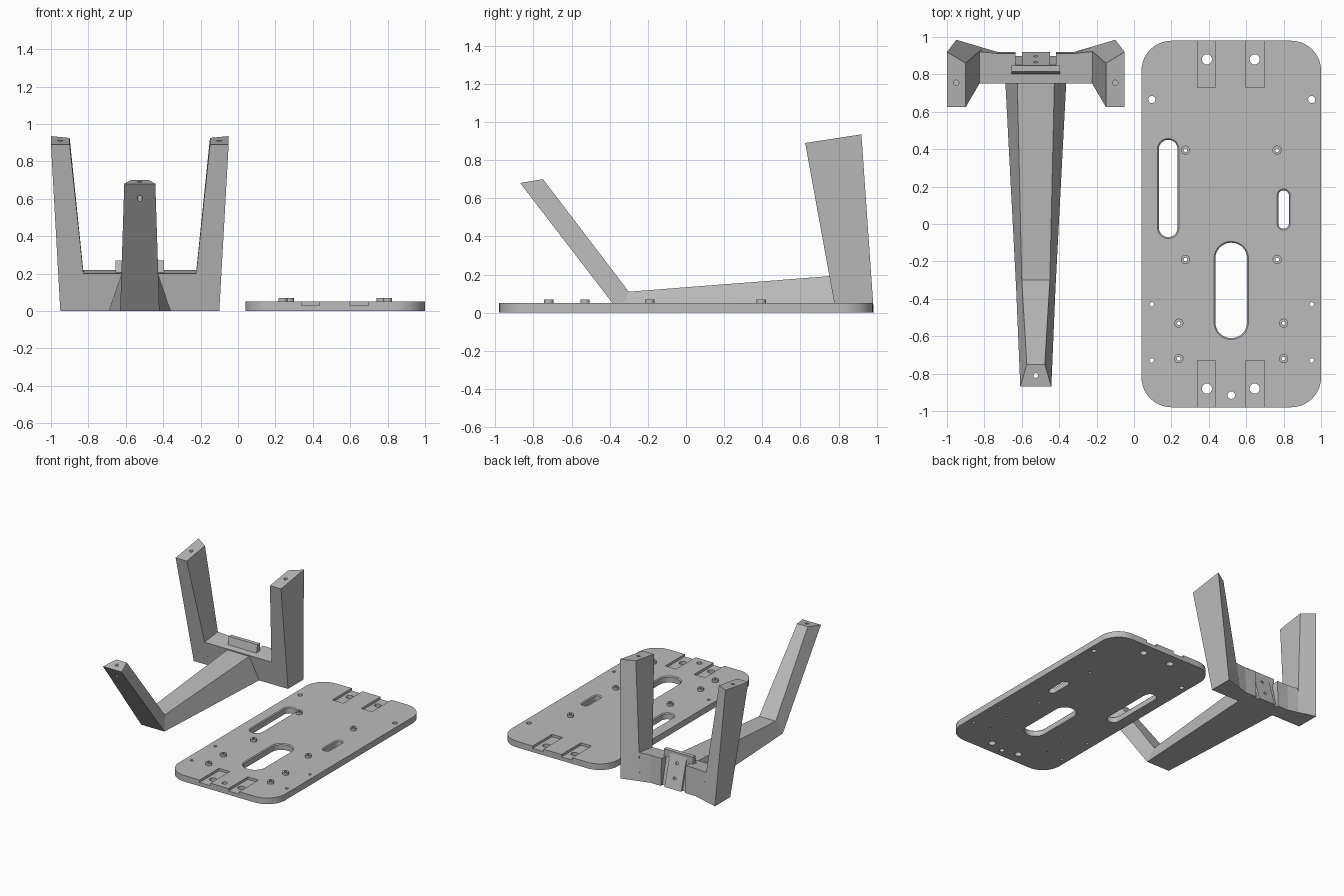
import bpy, bmesh
from math import cos, sin, pi

cube = bpy.data.objects.get("Cube")
if cube:
    bpy.data.objects.remove(cube, do_unlink=True)

grey = bpy.data.materials.new("plain_grey")
grey.use_nodes = True
GREY = (0.5, 0.5, 0.5, 1)
grey.diffuse_color = GREY
grey.node_tree.nodes["Principled BSDF"].inputs["Base Color"].default_value = GREY

CX = -0.525  # centre line of the stand


def loft(bm, rings):
    """Skin a list of matching point rings and cap both ends."""
    loops = [[bm.verts.new(p) for p in ring] for ring in rings]
    n = len(loops[0])
    for a, b in zip(loops, loops[1:]):
        for i in range(n):
            j = (i + 1) % n
            bm.faces.new((a[i], a[j], b[j], b[i]))
    bm.faces.new(loops[0][::-1])
    bm.faces.new(loops[-1])


def make(name, lofts):
    bm = bmesh.new()
    for rings in lofts:
        loft(bm, rings)
    bmesh.ops.recalc_face_normals(bm, faces=bm.faces[:])
    mesh = bpy.data.meshes.new(name)
    bm.to_mesh(mesh)
    bm.free()
    mesh.materials.append(grey)
    obj = bpy.data.objects.new(name, mesh)
    bpy.context.collection.objects.link(obj)
    return obj


def cut(obj, lofts):
    """Subtract closed lofts from an object and apply the result."""
    cutter = make("cutter", lofts)
    cutter.hide_render = True
    mod = obj.modifiers.new("cut", "BOOLEAN")
    mod.operation, mod.solver, mod.object = "DIFFERENCE", "EXACT", cutter
    deps = bpy.context.evaluated_depsgraph_get()
    mesh = bpy.data.meshes.new_from_object(obj.evaluated_get(deps))
    obj.modifiers.clear()
    obj.data = mesh
    bpy.data.objects.remove(cutter, do_unlink=True)


def smooth(obj):
    bpy.ops.object.select_all(action="DESELECT")
    obj.select_set(True)
    bpy.context.view_layer.objects.active = obj
    bpy.ops.object.shade_smooth_by_angle(angle=pi / 6)


def rounded(x0, x1, y0, y1, r, z, grow=0, seg=10):
    """Ring of a rectangle with rounded corners."""
    pts = []
    for k, (x, y) in enumerate([(x1 - r, y1 - r), (x0 + r, y1 - r),
                                (x0 + r, y0 + r), (x1 - r, y0 + r)]):
        for i in range(seg + 1):
            a = (k + i / seg) * pi / 2
            pts.append((x + (r + grow) * cos(a), y + (r + grow) * sin(a), z))
    return pts


def cyl(x, y, r, z0, z1, n=24):
    return [[(x + r * cos(2 * pi * i / n), y + r * sin(2 * pi * i / n), z)
             for i in range(n)] for z in (z0, z1)]


def box(x0, x1, y0, y1, z0, z1):
    return [[(x0, y0, z), (x1, y0, z), (x1, y1, z), (x0, y1, z)] for z in (z0, z1)]


def prism(half, profile):
    """Side profile of (y, z) points widened about the stand centre line."""
    return [[(CX + s * half, y, z) for y, z in profile] for s in (-1, 1)]


# Base plate with rounded corners and end recesses
T = 0.05
plate = make("base_plate", [[rounded(0.04, 1, -0.98, 0.98, 0.16, z) for z in (0, T)]])
recesses = []
for x in (0.34, 0.60):
    recesses.append(box(x, x + 0.097, 0.73, 1.1, 0.03, 0.1))
    recesses.append(box(x, x + 0.097, -1.1, -0.73, 0.03, 0.1))
cut(plate, recesses)

# Through holes in the plate
holes = [cyl(0.52, -0.915, 0.02, -0.1, 0.2)]
for x in (0.39, 0.645):
    holes += [cyl(x, y, 0.027, -0.1, 0.2) for y in (-0.88, 0.88)]
for x in (0.095, 0.95):
    holes += [cyl(x, y, r, -0.1, 0.2)
              for y, r in ((0.665, 0.019), (-0.43, 0.012), (-0.73, 0.012))]
boss_spots = [(x, y) for x in (0.275, 0.765) for y in (0.395, -0.19)]
boss_spots += [(x, y) for x in (0.24, 0.80) for y in (-0.53, -0.72)]
boss_holes = [cyl(x, y, 0.01, -0.1, 0.2, 16) for x, y in boss_spots]

# Long slots with a chamfered upper rim
slots = []
for x0, x1, y0, y1 in ((0.133, 0.233, -0.07, 0.45), (0.435, 0.605, -0.61, -0.1),
                       (0.772, 0.828, -0.025, 0.18)):
    r = (x1 - x0) / 2 - 0.0005
    slots.append([rounded(x0, x1, y0, y1, r, z, g)
                  for z, g in ((-0.1, 0), (T - 0.007, 0), (T, 0.007), (0.1, 0.007))])
cut(plate, holes + boss_holes + slots)
smooth(plate)

# Raised bosses on the plate
bosses = make("plate_bosses", [cyl(x, y, 0.024, T, 0.07) for x, y in boss_spots])
cut(bosses, boss_holes)
smooth(bosses)

# Front leg: tapered spine that bends up to a leaning post
sections = [((0.80, 0.0, 0.165), (0.80, 0.195, 0.10)),
            ((-0.347, 0.0, 0.105), (-0.30, 0.11, 0.075)),
            ((-0.87, 0.68, 0.083), (-0.75, 0.70, 0.048))]
leg = make("front_leg", [[[(CX - lo[2], lo[0], lo[1]), (CX + lo[2], lo[0], lo[1]),
                           (CX + hi[2], hi[0], hi[1]), (CX - hi[2], hi[0], hi[1])]
                          for lo, hi in sections]])
cut(leg, [cyl(CX, -0.81, 0.013, 0.4, 0.9)])

# Rear arms, mirrored about the stand centre line
bottom = [(0.28, 0.787, 0), (0.425, 0.787, 0), (0.425, 0.985, 0), (0.28, 0.942, 0)]
top = [(0.375, 0.625, 0.89), (0.475, 0.625, 0.89),
       (0.475, 0.92, 0.935), (0.375, 0.86, 0.925)]
for side, name in ((1, "left_arm"), (-1, "right_arm")):
    arm = make(name, [[[(CX + side * u, y, z) for u, y, z in ring]
                       for ring in (bottom, top)]])
    cut(arm, [cyl(CX + side * 0.425, 0.755, 0.014, 0.78, 1.1)])


# Rear crossbar with a sloping pocket in its back
def bar_ring(front, shoulder, middle):
    half = [front, shoulder, middle]
    return ([(CX + u, y, z) for u, y, z in half]
            + [(CX - u, y, z) for u, y, z in reversed(half)])


bar = make("rear_crossbar", [[
    bar_ring((0.28, 0.787, 0), (0.28, 0.942, 0), (0.205, 0.92, 0)),
    bar_ring((0.302, 0.751, 0.2), (0.302, 0.922, 0.22), (0.205, 0.912, 0.22))]])
cut(bar, [prism(0.108, [(0.91, -0.05), (1.1, -0.05), (1.1, 0.3), (0.83, 0.3)])])

# Mounting panel in the pocket, with two screw holes
panel = make("mounting_panel", [prism(0.075, [(0.82, 0), (0.92, 0), (0.848, 0.25), (0.82, 0.25)])])
screws = []
for z in (0.08, 0.19):
    screws.append([[(x, y, h + z) for x, h, y in ring]
                   for ring in cyl(CX, 0, 0.012, 0.84, 1.0, 16)])
cut(panel, screws)

# Raised lip on top of the crossbar
make("crossbar_lip", [prism(0.13, [(0.80, 0.19), (0.848, 0.19), (0.848, 0.27), (0.815, 0.27)])])
